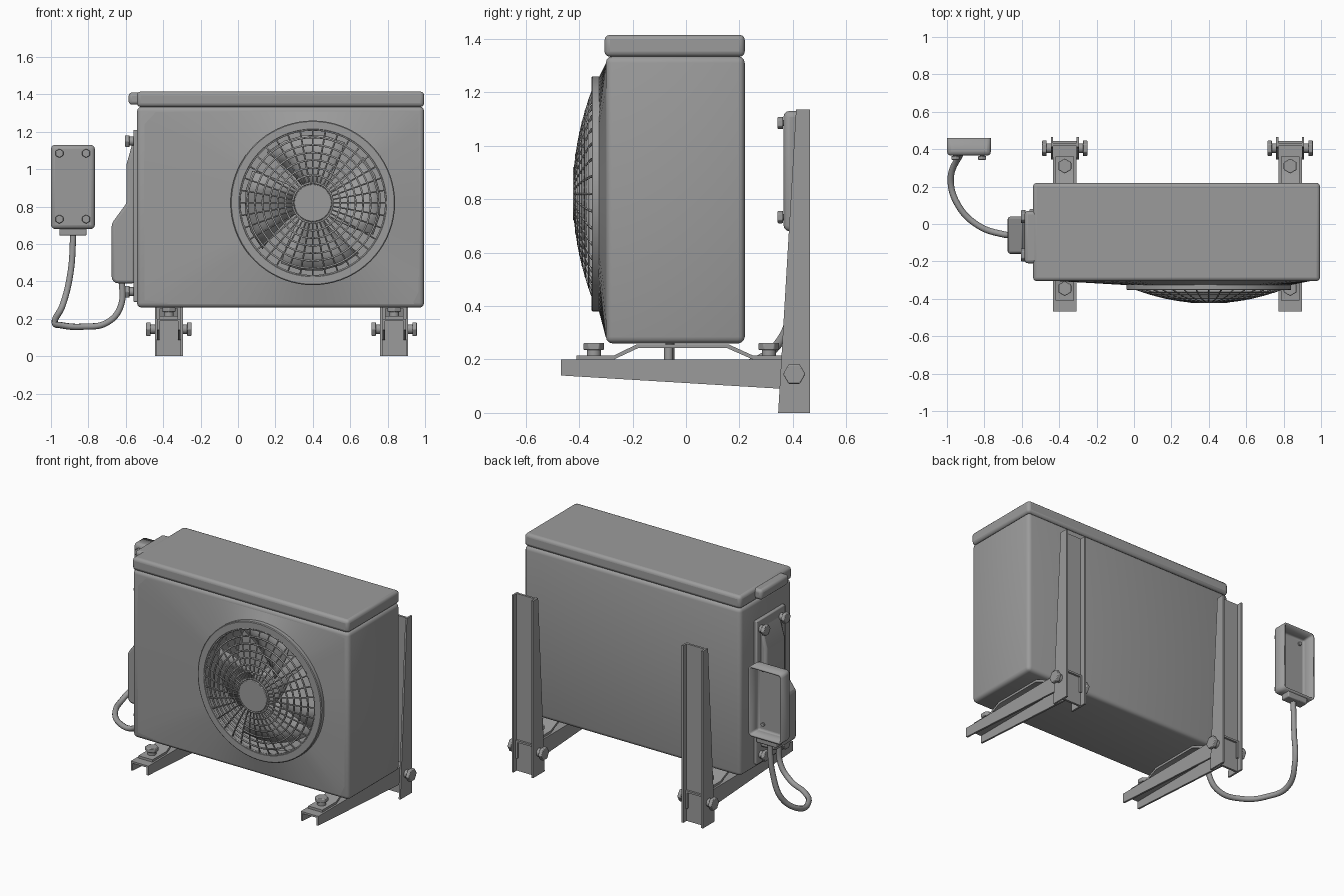
import bpy, bmesh
from math import sin, cos, pi, radians
from mathutils import Vector, Matrix

cube = bpy.data.objects.get("Cube")
if cube:
    bpy.data.objects.remove(cube)

grey = bpy.data.materials.new("plain_grey")
grey.use_nodes = True
colour = (0.33, 0.33, 0.33, 1)
grey.diffuse_color = colour
grey.node_tree.nodes["Principled BSDF"].inputs["Base Color"].default_value = colour
meshes = []


def finish(name, bm, bevel=0, segments=2, wall=0):
    bmesh.ops.recalc_face_normals(bm, faces=bm.faces)
    me = bpy.data.meshes.new(name)
    bm.to_mesh(me)
    bm.free()
    ob = bpy.data.objects.new(name, me)
    bpy.context.collection.objects.link(ob)
    me.materials.append(grey)
    meshes.append(ob)
    if bevel:
        m = ob.modifiers.new("Rounding", "BEVEL")
        m.width, m.segments, m.limit_method = bevel, segments, "ANGLE"
    if wall:
        m = ob.modifiers.new("Wall", "SOLIDIFY")
        m.thickness, m.offset = wall, -1
    return ob


def box(name, lo, hi, bevel=0, segments=2, wall=0):
    """Box between two corners; a wall thickness leaves the back open."""
    lo, hi = Vector(lo), Vector(hi)
    bm = bmesh.new()
    bmesh.ops.create_cube(bm, size=1)
    for v in bm.verts:
        v.co = (lo + hi) / 2 + v.co * (hi - lo)
    if wall:
        back = max(bm.faces, key=lambda f: f.calc_center_median().y)
        bmesh.ops.delete(bm, geom=[back], context="FACES_ONLY")
    return finish(name, bm, bevel, segments, wall)


def cyl(name, at, r, depth, axis="y", sides=6, bevel=0):
    bm = bmesh.new()
    bmesh.ops.create_cone(bm, cap_ends=True, segments=sides, radius1=r, radius2=r, depth=depth)
    turn = {"x": Matrix.Rotation(pi / 2, 4, "Y"), "y": Matrix.Rotation(pi / 2, 4, "X"), "z": Matrix()}[axis]
    bm.transform(Matrix.Translation(at) @ turn)
    return finish(name, bm, bevel)


def prism(name, pts, axis, lo, hi, bevel=0):
    """Extrude a (y, z) profile along x, or an (x, z) profile along y."""
    bm = bmesh.new()
    place = (lambda p, t: (t, p[0], p[1])) if axis == "x" else (lambda p, t: (p[0], t, p[1]))
    face = bm.faces.new([bm.verts.new(place(p, lo)) for p in pts])
    ext = bmesh.ops.extrude_face_region(bm, geom=[face])
    for v in ext["geom"]:
        if isinstance(v, bmesh.types.BMVert):
            v.co = place(pts_of(v, axis), hi)
    return finish(name, bm, bevel)


def pts_of(v, axis):
    return (v.co.y, v.co.z) if axis == "x" else (v.co.x, v.co.z)


def wires(name, paths, radius, closed=False, smooth=False, res=1):
    cu = bpy.data.curves.new(name, "CURVE")
    cu.dimensions = "3D"
    cu.bevel_depth, cu.bevel_resolution = radius, res
    cu.use_fill_caps = True
    for path in paths:
        sp = cu.splines.new("BEZIER" if smooth else "POLY")
        pts = sp.bezier_points if smooth else sp.points
        pts.add(len(path) - 1)
        for p, co in zip(pts, path):
            if smooth:
                p.co = co
                p.handle_left_type = p.handle_right_type = "AUTO"
            else:
                p.co = (*co, 1)
        sp.use_cyclic_u = closed
    ob = bpy.data.objects.new(name, cu)
    bpy.context.collection.objects.link(ob)
    cu.materials.append(grey)


FX, FZ = 0.4, 0.82      # fan centre
SEG = 72


def polar(r, a, y):
    return (FX + r * cos(a), y, FZ + r * sin(a))


def lathe(name, profile):
    """Ring turned about the fan axis from a closed (radius, y) profile."""
    bm = bmesh.new()
    rows = [[bm.verts.new(polar(r, 2 * pi * i / SEG, y)) for r, y in profile] for i in range(SEG)]
    n = len(profile)
    for i in range(SEG):
        a, b = rows[i], rows[(i + 1) % SEG]
        for j in range(n):
            k = (j + 1) % n
            bm.faces.new((a[j], a[k], b[k], b[j]))
    return finish(name, bm)


# Cabinet with a round fan well
cabinet = box("cabinet", (-0.54, -0.30, 0.26), (0.995, 0.22, 1.335), 0.025, 3)
cutter = cyl("fan_well_cutter", (FX, -0.26, FZ), 0.39, 0.5, "y", SEG)
mod = cabinet.modifiers.new("Fan well", "BOOLEAN")
mod.object, mod.solver = cutter, "EXACT"
bpy.context.view_layer.update()
cut = bpy.data.meshes.new_from_object(cabinet.evaluated_get(bpy.context.evaluated_depsgraph_get()))
cabinet.modifiers.clear()
cabinet.data = cut
meshes.remove(cutter)
bpy.data.objects.remove(cutter)

# Lid and its small side lip
box("lid", (-0.54, -0.305, 1.333), (0.995, 0.22, 1.415), 0.02, 3)
box("lid_lip", (-0.585, -0.21, 1.345), (-0.50, 0.07, 1.41), 0.018, 3)

# Front panel swelling gently from the cabinet edge to the fan ring
bm = bmesh.new()
pairs = []
for i in range(SEG):
    a = 2 * pi * i / SEG
    c, s = cos(a), sin(a)
    tx = (0.57 if c > 0 else 0.91) / max(abs(c), 1e-6)
    tz = (0.49 if s > 0 else 0.54) / max(abs(s), 1e-6)
    pairs.append((bm.verts.new(polar(min(tx, tz), a, -0.2995)), bm.verts.new(polar(0.435, a, -0.327))))
for i in range(SEG):
    (a, b), (c, d) = pairs[i], pairs[(i + 1) % SEG]
    bm.faces.new((a, b, d, c))
finish("front_panel", bm)
lathe("fan_ring", [(0.44, -0.29), (0.44, -0.35), (0.435, -0.354), (0.395, -0.354), (0.386, -0.345), (0.386, -0.29)])


# Domed grille: hub, rings and spokes
def dome(r):
    return -0.42 + 0.07 * (r / 0.385) ** 2


cyl("grille_hub", (FX, -0.416, FZ), 0.1, 0.014, "y", 40, 0.004)
radii = [0.107 + 0.0405 * i for i in range(8)]
wires("grille_rings", [[polar(r, 2 * pi * i / SEG, dome(r)) for i in range(SEG)] for r in radii], 0.0055, True)
wires("grille_spokes", [[polar(r, 2 * pi * i / 36, dome(r)) for r in [0.09] + radii] for i in range(36)], 0.0045)

# Fan blades and motor
cyl("fan_motor", (FX, -0.15, FZ), 0.1, 0.3, "y", 32, 0.01)
for k in range(4):
    bm = bmesh.new()
    grid = [[bm.verts.new(polar(r, radians(95 + 90 * k + (t - 0.5) * 70 + r * 40 - 12), -0.23 + 0.12 * (t - 0.5)))
             for r in (0.08, 0.17, 0.27, 0.365)] for t in (0, 0.25, 0.5, 0.75, 1)]
    for a, b in zip(grid, grid[1:]):
        for j in range(3):
            bm.faces.new((a[j], a[j + 1], b[j + 1], b[j]))
    finish("fan_blade", bm, wall=0.008)

# Valve cover on the side
box("side_plate", (-0.56, -0.21, 0.29), (-0.53, 0.08, 1.21), 0.006)
prism("valve_cover", [(-0.55, 0.39), (-0.655, 0.39), (-0.675, 0.41), (-0.675, 0.71), (-0.595, 0.82),
                      (-0.595, 1.03), (-0.55, 1.19)], "y", -0.16, 0.04, 0.018)
for y in (-0.165, 0.04):
    for z in (0.345, 1.15):
        cyl("plate_bolt", (-0.592, y, z), 0.036, 0.024, "x", 6, 0.004)
        cyl("plate_bolt_shank", (-0.565, y, z), 0.024, 0.05, "x", 16)

# Wall switch box, open at the back, and its cable
box("switch_box", (-1.0, 0.365, 0.68), (-0.765, 0.46, 1.13), 0.022, 3, 0.012)
box("cable_gland", (-0.955, 0.385, 0.645), (-0.81, 0.45, 0.685), 0.006)
for x in (-0.955, -0.812):
    for z in (0.733, 1.085):
        cyl("box_screw", (x, 0.353, z), 0.024, 0.02, "y", 6, 0.003)
        cyl("box_screw_shank", (x, 0.372, z), 0.012, 0.03, "y", 12)
wires("cable", [[(-0.88, 0.41, 0.67), (-0.895, 0.40, 0.45), (-0.935, 0.36, 0.28), (-0.98, 0.24, 0.185),
                 (-0.94, 0.10, 0.165), (-0.83, -0.01, 0.158), (-0.70, -0.055, 0.18), (-0.63, -0.06, 0.26),
                 (-0.62, -0.06, 0.42)]], 0.017, smooth=True, res=3)

# Two wall brackets with feet and bolts
for cx in (-0.37, 0.835):
    for s in (-1, 1):
        prism("bracket_upright_side", [(0.345, 0), (0.465, 0), (0.465, 1.135), (0.412, 1.135)], "x",
              cx + s * 0.063, cx + s * 0.075)
        prism("bracket_arm_side", [(-0.468, 0.14), (-0.468, 0.2), (0.445, 0.2), (0.445, 0.085)], "x",
              cx + s * 0.05, cx + s * 0.062)
        cyl("pivot_bolt", (cx + s * 0.109, 0.405, 0.145), 0.042, 0.024, "x", 6, 0.004)
        cyl("pivot_washer", (cx + s * 0.088, 0.405, 0.145), 0.026, 0.03, "x", 20)
    box("bracket_upright_web", (cx - 0.064, 0.418, 0), (cx + 0.064, 0.432, 1.135))
    box("bracket_arm_top", (cx - 0.051, -0.468, 0.188), (cx + 0.051, 0.445, 0.2))
    prism("foot_strap", [(-0.41, 0.2), (-0.41, 0.215), (-0.27, 0.215), (-0.185, 0.256), (0.16, 0.256),
                         (0.25, 0.215), (0.36, 0.215), (0.36, 0.2), (0.25, 0.2), (0.155, 0.242),
                         (-0.18, 0.242), (-0.27, 0.2)], "x", cx - 0.05, cx + 0.05)
    cyl("foot_peg", (cx, -0.065, 0.22), 0.017, 0.06, "z", 16)
    for y in (-0.345, 0.31):
        cyl("foot_bolt", (cx, y, 0.249), 0.04, 0.026, "z", 6, 0.004)
        cyl("foot_bolt_shank", (cx, y, 0.22), 0.026, 0.04, "z", 20)

bpy.ops.object.select_all(action="DESELECT")
for ob in meshes:
    ob.select_set(True)
bpy.context.view_layer.objects.active = cabinet
bpy.ops.object.shade_smooth_by_angle(angle=radians(35))
